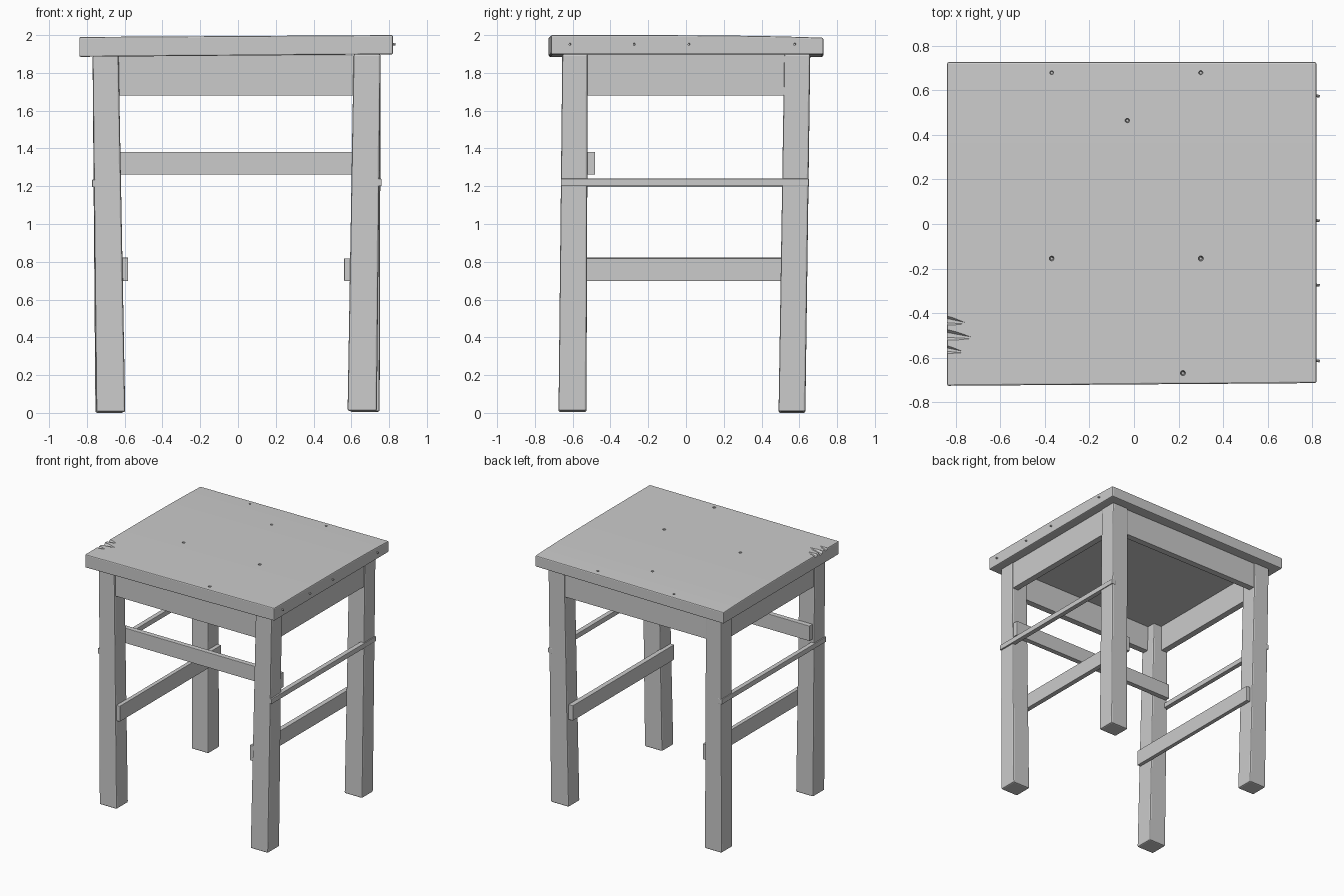
import bpy, bmesh, math
from mathutils import Matrix, Vector

if "Cube" in bpy.data.objects:
    bpy.data.objects.remove(bpy.data.objects["Cube"])


def finish(name, bm, bevel=0.0):
    bmesh.ops.recalc_face_normals(bm, faces=bm.faces)
    mesh = bpy.data.meshes.new(name)
    bm.to_mesh(mesh)
    bm.free()
    ob = bpy.data.objects.new(name, mesh)
    bpy.context.collection.objects.link(ob)
    if bevel:
        m = ob.modifiers.new("worn_edges", 'BEVEL')
        m.width = bevel
        m.segments = 2
        m.limit_method = 'ANGLE'
    return ob


def post(name, bottom, top, z0, z1, bevel=0.006):
    """Box tapering between two rectangles (x0, x1, y0, y1)."""
    bm = bmesh.new()
    rings = []
    for (x0, x1, y0, y1), z in ((bottom, z0), (top, z1)):
        rings.append([bm.verts.new((x, y, z)) for x, y in
                      ((x0, y0), (x1, y0), (x1, y1), (x0, y1))])
    bm.faces.new(rings[0])
    bm.faces.new(rings[1])
    for i in range(4):
        j = (i + 1) % 4
        bm.faces.new((rings[0][i], rings[0][j], rings[1][j], rings[1][i]))
    return finish(name, bm, bevel)


def board(name, x0, x1, y0, y1, z0, z1, bevel=0.003):
    rect = (x0, x1, y0, y1)
    return post(name, rect, rect, z0, z1, bevel)


def cone(bm, start, end, r1, r2, sides=10):
    a, b = Vector(start), Vector(end)
    d = b - a
    mat = Matrix.Translation((a + b) / 2) @ d.to_track_quat('Z', 'Y').to_matrix().to_4x4()
    bmesh.ops.create_cone(bm, cap_ends=True, segments=sides, radius1=r1,
                          radius2=r2, depth=d.length, matrix=mat)


# Seat: slightly warped slab, drooping toward the back and left
bm = bmesh.new()
bmesh.ops.create_cube(bm, size=1)
bmesh.ops.subdivide_edges(bm, edges=bm.edges[:], cuts=11, use_grid_fill=True)
for v in bm.verts:
    u, w, t = v.co.x + 0.5, v.co.y + 0.5, v.co.z + 0.5
    low = 1.885 + 0.013 * u
    high = 1.99 + 0.01 * u - 0.014 * w ** 4
    v.co = (-0.84 + 1.66 * u, -0.727 + 1.454 * w + 0.012 * u * (1 - w),
            low + (high - low) * t)
seat = finish("seat", bm, 0.01)

# Nail holes and splintered corner of the seat
bm = bmesh.new()
for x, y in ((-0.37, 0.68), (0.30, 0.68), (-0.03, 0.465),
             (-0.37, -0.155), (0.30, -0.155), (0.22, -0.67)):
    cone(bm, (x, y, 1.965), (x, y, 2.03), 0.006, 0.018)
for y, length, r in ((-0.43, 0.11, 0.026), (-0.495, 0.14, 0.03), (-0.56, 0.10, 0.022)):
    cone(bm, (-0.87, y, 1.99), (-0.84 + length, y - 0.02, 2.0), r, 0.003, 7)
cutter = finish("seat_damage_cutter", bm)
cutter.hide_render = True
cutter.hide_viewport = True
cutter.display_type = 'WIRE'
cut = seat.modifiers.new("damage", 'BOOLEAN')
cut.operation = 'DIFFERENCE'
cut.solver = 'EXACT'
cut.object = cutter

# Nails sticking out of the right edge
bm = bmesh.new()
for y in (-0.61, -0.27, 0.02, 0.58):
    cone(bm, (0.79, y, 1.957), (0.834, y - 0.006, 1.95), 0.006, 0.006, 8)
finish("edge_nails", bm)

# Legs
post("front_left_leg", (-0.75, -0.597, -0.675, -0.527), (-0.77, -0.632, -0.655, -0.52), 0.004, 1.893, 0.01)
post("front_right_leg", (0.58, 0.735, -0.675, -0.527), (0.612, 0.755, -0.655, -0.52), 0.01, 1.9, 0.01)
post("back_left_leg", (-0.755, -0.605, 0.49, 0.632), (-0.77, -0.632, 0.52, 0.658), 0.0, 1.893, 0.01)
post("back_right_leg", (0.592, 0.75, 0.49, 0.632), (0.612, 0.755, 0.52, 0.658), 0.006, 1.9, 0.01)

# Aprons under the seat
board("front_apron", -0.64, 0.62, -0.642, -0.59, 1.68, 1.893)
board("back_apron", -0.64, 0.62, 0.595, 0.648, 1.68, 1.893)
board("left_apron", -0.757, -0.705, -0.53, 0.53, 1.68, 1.89)
board("right_apron", 0.695, 0.747, -0.53, 0.53, 1.68, 1.9)

# Stretchers nailed to the inner faces of the legs
board("front_stretcher", -0.75, 0.74, -0.523, -0.482, 1.262, 1.382)
board("left_stretcher", -0.615, -0.582, -0.655, 0.62, 0.698, 0.822)
board("right_stretcher", 0.562, 0.602, -0.655, 0.62, 0.698, 0.818)

# Thin slats let into the outer faces of the legs
board("left_slat", -0.772, -0.735, -0.662, 0.65, 1.195, 1.235)
board("right_slat", 0.722, 0.76, -0.662, 0.65, 1.2, 1.24)
